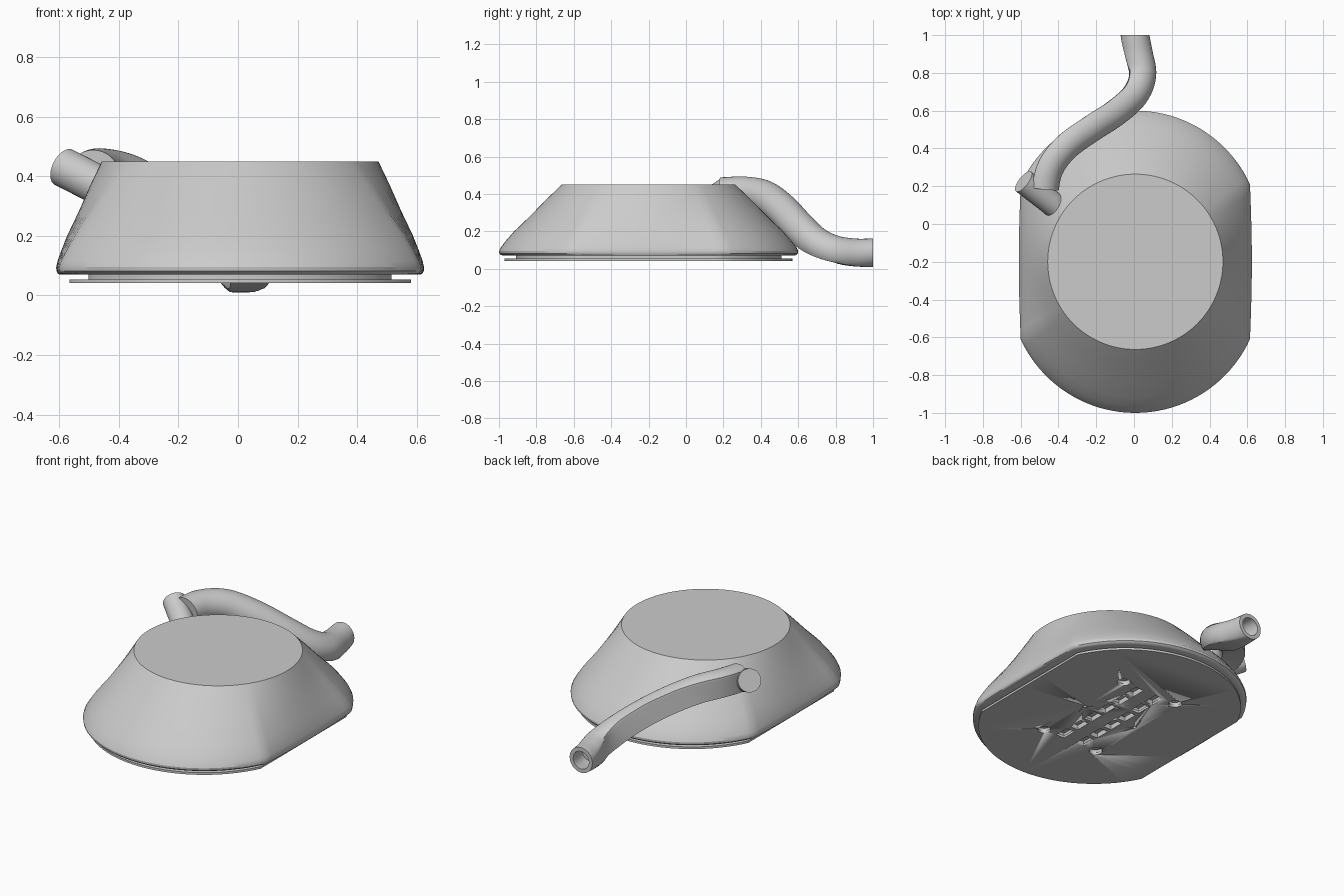
import bpy, bmesh, math
from mathutils import Vector, Matrix

if "Cube" in bpy.data.objects:
    bpy.data.objects.remove(bpy.data.objects["Cube"])

grey = bpy.data.materials.new("plain grey")
grey.use_nodes = True
tone = (0.6, 0.6, 0.6, 1)
grey.diffuse_color = tone
grey.node_tree.nodes["Principled BSDF"].inputs["Base Color"].default_value = tone


def finish(name, bm, angle=30):
    bmesh.ops.recalc_face_normals(bm, faces=bm.faces)
    mesh = bpy.data.meshes.new(name)
    bm.to_mesh(mesh)
    bm.free()
    mesh.materials.append(grey)
    ob = bpy.data.objects.new(name, mesh)
    bpy.context.collection.objects.link(ob)
    bpy.ops.object.select_all(action="DESELECT")
    ob.select_set(True)
    bpy.context.view_layer.objects.active = ob
    bpy.ops.object.shade_smooth_by_angle(angle=math.radians(angle))
    return ob


def loft(name, rings, angle=30):
    """Skin a list of closed rings and cap both ends."""
    bm = bmesh.new()
    loops = [[bm.verts.new(p) for p in ring] for ring in rings]
    n = len(loops[0])
    for a, b in zip(loops, loops[1:]):
        for i in range(n):
            j = (i + 1) % n
            bm.faces.new((a[i], a[j], b[j], b[i]))
    bm.faces.new(loops[0])
    bm.faces.new(loops[-1])
    return finish(name, bm, angle)


def outline(half_x, half_y, corner_y, bulge=0.0, arc_n=40, side_n=16):
    """Two round ends joined by nearly straight sides."""
    sag = half_y - corner_y
    r = (half_x ** 2 + sag ** 2) / (2 * sag)
    a0 = math.asin(min(1, half_x / r))
    half = []
    for i in range(arc_n):
        a = a0 - 2 * a0 * i / arc_n
        half.append(Vector((r * math.sin(a), half_y - r + r * math.cos(a))))
    for i in range(side_n):
        f = i / side_n
        half.append(Vector((-half_x - bulge * math.sin(math.pi * f),
                            corner_y * (1 - 2 * f))))
    return half + [-p for p in half]


CX, CY = 0.007, -0.2

# Main body: round lid blending down into the flat-sided base
base = outline(0.607, 0.8, 0.41, 0.01)
body_rings = []
for z, t in [(0.45, 0), (0.37, 0.25), (0.28, 0.51), (0.2, 0.76), (0.15, 0.89),
             (0.115, 0.97), (0.095, 1), (0.082, 0.995), (0.074, 0.97), (0.07, 0.93)]:
    body_rings.append([(CX + q.x, CY + q.y, z) for q in
                       ((p.normalized() * 0.464).lerp(p, t) for p in base)])
loft("body", body_rings)


def slab(name, half_x, half_y, corner_y, z0, z1):
    shape = outline(half_x, half_y, corner_y)
    return loft(name, [[(CX + p.x, CY + p.y, z) for p in shape] for z in (z0, z1)])


plate = slab("bottom_plate", 0.573, 0.77, 0.41, 0.041, 0.054)
spacer = slab("plate_spacer", 0.508, 0.71, 0.37, 0.054, 0.072)

# Vent slots and screw holes cut through the plate and spacer
bm = bmesh.new()


def cut_round(x, y, r):
    bmesh.ops.create_cone(bm, cap_ends=True, segments=24, radius1=r, radius2=r,
                          depth=0.2, matrix=Matrix.Translation((CX + x, CY + y, 0.05)))


for s in (-1, 1):
    for k in range(6):
        place = Matrix.Translation((CX + 0.07 * s, CY + 0.118 * (k - 2.5), 0.05))
        bmesh.ops.create_cube(bm, size=1, matrix=place @ Matrix.Diagonal((0.055, 0.09, 0.2, 1)))
    cut_round(0.178 * s, 0, 0.01)
    for e in (-1, 1):
        cut_round(0.185 * s, 0.34 * e, 0.036)
cutter = finish("hole_cutter", bm)
cutter.hide_render = True
for ob in (plate, spacer):
    mod = ob.modifiers.new("holes", "BOOLEAN")
    mod.operation, mod.solver, mod.object = "DIFFERENCE", "EXACT", cutter
    bpy.context.view_layer.objects.active = ob
    bpy.ops.object.modifier_apply(modifier=mod.name)
bpy.data.objects.remove(cutter)

# Short round stub joining the pipe to the body
a, b = Vector((-0.585, 0.225, 0.43)), Vector((-0.41, 0.09, 0.34))
axis = b - a
bm = bmesh.new()
bmesh.ops.create_cone(bm, cap_ends=True, segments=40, radius1=0.066, radius2=0.066,
                      depth=axis.length,
                      matrix=Matrix.Translation((a + b) / 2)
                      @ axis.to_track_quat("Z", "Y").to_matrix().to_4x4())
finish("pipe_stub", bm)

# Curved pipe with flattened outer and lower sides, round and open at its outlet
path = [Vector(p) for p in (
    (-0.475, 0.1, 0.39), (-0.485, 0.19, 0.4), (-0.455, 0.31, 0.405), (-0.37, 0.42, 0.385),
    (-0.24, 0.515, 0.315), (-0.11, 0.6, 0.225), (-0.01, 0.69, 0.14),
    (0.03, 0.79, 0.092), (0.018, 0.9, 0.08), (0.005, 1.0, 0.085), (0.005, 1.1, 0.085))]
centres = []
for p0, p1, p2, p3 in zip(path, path[1:], path[2:], path[3:]):
    for k in range(6):
        t = k / 6
        centres.append(0.5 * (2 * p1 + (p2 - p0) * t + (2 * p0 - 5 * p1 + 4 * p2 - p3) * t * t
                              + (3 * p1 - p0 - 3 * p2 + p3) * t ** 3))
centres.append(path[-2])


def section(i, r, cut):
    way = (centres[min(i + 1, len(centres) - 1)] - centres[max(i - 1, 0)]).normalized()
    if i == len(centres) - 1:
        way = Vector((0, 1, 0))
    side = way.cross(Vector((0, 0, 1))).normalized()
    up = side.cross(way)
    ring = []
    for k in range(48):
        ang = 2 * math.pi * k / 48
        u, v = max(math.cos(ang), -cut), max(math.sin(ang), -cut)
        ring.append(centres[i] + side * u * r + up * v * r)
    return ring


last = len(centres) - 1
rings = []
for i in range(last + 1):
    f = max(0, (i - last + 12) / 12)
    rings.append(section(i, 0.088 - 0.012 * f, 0.62 + 0.38 * f))
for i in range(last, last - 8, -1):
    rings.append(section(i, 0.053, 1))
loft("pipe", rings)
